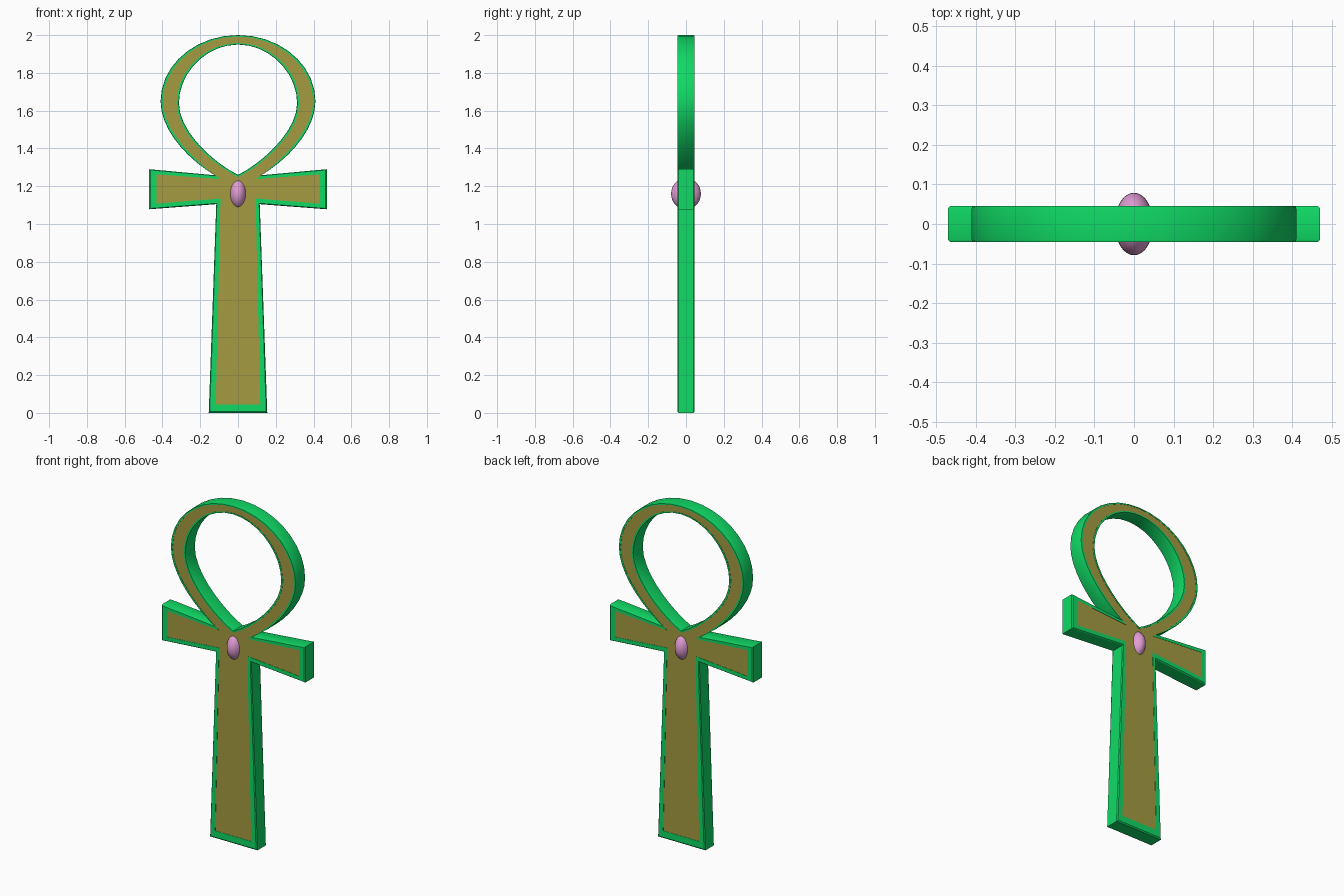
import bpy, bmesh
from mathutils import Vector
from mathutils.geometry import interpolate_bezier

if "Cube" in bpy.data.objects:
    bpy.data.objects.remove(bpy.data.objects["Cube"])


def material(name, rgb):
    m = bpy.data.materials.new(name)
    m.diffuse_color = (*rgb, 1)
    m.use_nodes = True
    m.node_tree.nodes["Principled BSDF"].inputs["Base Color"].default_value = m.diffuse_color
    return m


def arc(points, steps=10):
    """Two joined bezier segments: start, 2 handles, side, 2 handles, top."""
    p = [Vector((x, z, 0)) for x, z in points]
    pts = interpolate_bezier(*p[:4], steps)[:-1] + interpolate_bezier(*p[3:], steps)
    return [(v[0], v[1]) for v in pts]


def mirrored(half):
    """Close a right-hand half outline into a full symmetric loop."""
    return half + [(-x, z) for x, z in reversed(half) if x > 1e-5]


def finish(bm, name, mat, angle=0.5):
    bmesh.ops.recalc_face_normals(bm, faces=bm.faces)
    mesh = bpy.data.meshes.new(name)
    bm.to_mesh(mesh)
    bm.free()
    ob = bpy.data.objects.new(name, mesh)
    bpy.context.collection.objects.link(ob)
    mesh.materials.append(mat)
    bpy.ops.object.select_all(action='DESELECT')
    bpy.context.view_layer.objects.active = ob
    ob.select_set(True)
    bpy.ops.object.shade_smooth_by_angle(angle=angle)
    return ob


green = material("green_enamel", (0.005, 0.70, 0.13))
gold = material("gold", (0.38, 0.33, 0.055))
pink = material("pink_stone", (0.75, 0.33, 0.65))

# Outlines: silhouette and hole, each with its matching inlay edge
outer = mirrored([(.155, 0), (.115, 1.105), (.47, 1.078), (.47, 1.29)] + arc(
    [(.122, 1.258), (.27, 1.345), (.41, 1.50), (.41, 1.65), (.41, 1.84), (.23, 2), (0, 2)]))
outer_in = mirrored([(.118, .045), (.093, 1.135), (.432, 1.108), (.432, 1.263)] + arc(
    [(.095, 1.238), (.265, 1.36), (.398, 1.51), (.398, 1.65), (.398, 1.83), (.225, 1.992), (0, 1.992)]))
hole = mirrored(arc(
    [(0, 1.26), (.13, 1.325), (.313, 1.49), (.313, 1.64), (.313, 1.80), (.17, 1.95), (0, 1.95)]))
hole_in = mirrored(arc(
    [(0, 1.248), (.14, 1.32), (.325, 1.485), (.325, 1.64), (.325, 1.81), (.175, 1.958), (0, 1.958)]))

HALF, EDGE, INLAY = .045, .039, .0435

# Green frame: side walls, small bevel and face border, around both loops
bm = bmesh.new()
for edge, inset in ((outer, outer_in), (hole, hole_in)):
    rings = []
    for t, y in ((1, -INLAY), (1, -HALF), (.15, -HALF), (0, -EDGE),
                 (0, EDGE), (.15, HALF), (1, HALF), (1, INLAY)):
        rings.append([bm.verts.new((a[0] + (b[0] - a[0]) * t, y, a[1] + (b[1] - a[1]) * t))
                      for a, b in zip(edge, inset)])
    n = len(edge)
    for r, s in zip(rings, rings[1:]):
        for i in range(n):
            j = (i + 1) % n
            bm.faces.new((r[i], r[j], s[j], s[i]))
# Gold inlay faces are filled in separately; orient the frame walls here
finish(bm, "ankh_frame", green)

# Gold inlay on front and back
for name, y in (("front_inlay", -INLAY), ("back_inlay", INLAY)):
    bm = bmesh.new()
    edges = []
    for loop in (outer_in, hole_in):
        vs = [bm.verts.new((x, y, z)) for x, z in loop]
        edges += [bm.edges.new((vs[i - 1], vs[i])) for i in range(len(vs))]
    bmesh.ops.triangle_fill(bm, edges=edges, use_beauty=True, normal=(0, 1 if y > 0 else -1, 0))
    bm.normal_update()
    flip = [f for f in bm.faces if f.normal.y * y < 0]
    bmesh.ops.reverse_faces(bm, faces=flip)
    mesh = bpy.data.meshes.new(name)
    bm.to_mesh(mesh)
    bm.free()
    mesh.materials.append(gold)
    bpy.context.collection.objects.link(bpy.data.objects.new(name, mesh))

# Oval stone passing through the crossing
bm = bmesh.new()
bmesh.ops.create_uvsphere(bm, u_segments=32, v_segments=16, radius=1)
bmesh.ops.scale(bm, vec=(.049, .079, .083), verts=bm.verts)
bmesh.ops.translate(bm, vec=(0, 0, 1.16), verts=bm.verts)
finish(bm, "oval_stone", pink, 1.0)
